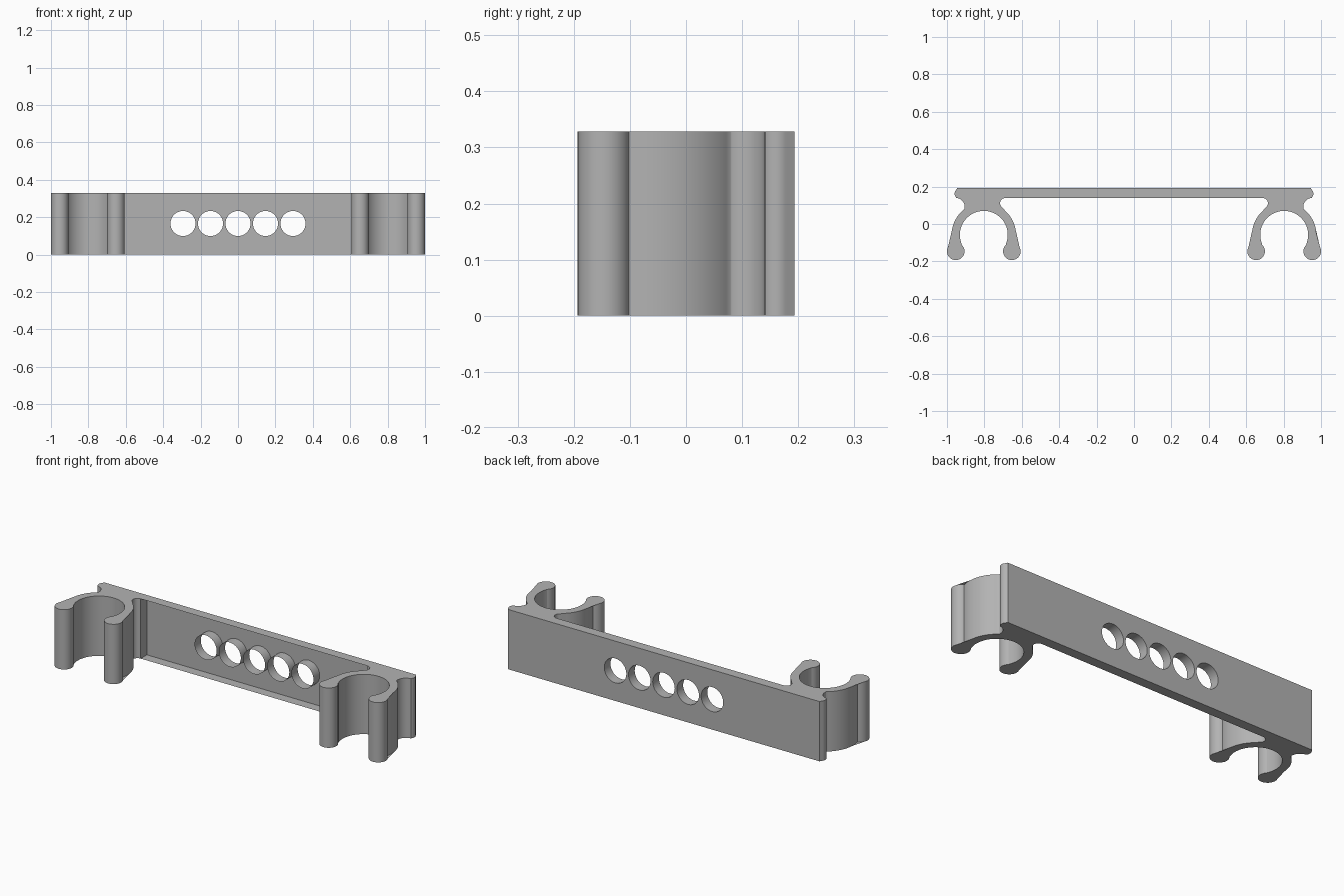
import bpy, bmesh
from math import sin, cos, radians

if "Cube" in bpy.data.objects:
    bpy.data.objects.remove(bpy.data.objects["Cube"], do_unlink=True)

HEIGHT = 0.328
BACK, FRONT, JOINT = 0.193, 0.139, 0.688   # bar faces and bar/clip joint
CLIP = (0.803, -0.058)                     # centre of the clip ring

grey = bpy.data.materials.new("plain grey")
grey.use_nodes = True
colour = (0.45, 0.45, 0.45, 1)
grey.diffuse_color = colour
grey.node_tree.nodes["Principled BSDF"].inputs["Base Color"].default_value = colour


def arc(centre, r, a, b, n):
    """Points on an arc from angle a to b in degrees."""
    angles = [radians(a + (b - a) * i / n) for i in range(n + 1)]
    return [(centre[0] + r * cos(t), centre[1] + r * sin(t)) for t in angles]


def add_object(name, bm):
    mesh = bpy.data.meshes.new(name)
    bmesh.ops.recalc_face_normals(bm, faces=bm.faces)
    bm.to_mesh(mesh)
    bm.free()
    mesh.materials.append(grey)
    obj = bpy.data.objects.new(name, mesh)
    bpy.context.collection.objects.link(obj)
    return obj


def smooth(obj):
    bpy.ops.object.select_all(action='DESELECT')
    obj.select_set(True)
    bpy.context.view_layer.objects.active = obj
    bpy.ops.object.shade_smooth_by_angle(angle=radians(30))


# Clip outline: bar end, outer ring, ball tips, inner ring, inner notch
outline = [(JOINT, BACK), (0.945, BACK)]
outline += arc((0.93, 0.162), 0.029, 40, -45, 8)
outline += arc((0.955, 0.09), 0.05, 95, 190, 10)
outline += arc(CLIP, 0.172, 53, -15, 16)
outline += arc((0.953, -0.146), 0.047, 70, -228, 32)
outline += arc(CLIP, 0.128, -24, 204, 48)
outline += arc((0.653, -0.146), 0.047, 408, 110, 32)
outline += arc(CLIP, 0.172, 195, 131, 16)
outline += arc((JOINT, 0.111), 0.028, -60, 90, 12)

for name, side in (("left_clip", 1), ("right_clip", -1)):
    bm = bmesh.new()
    face = bm.faces.new([bm.verts.new((side * x, y, 0)) for x, y in outline])
    top = bmesh.ops.extrude_face_region(bm, geom=[face])["geom"]
    bmesh.ops.translate(bm, vec=(0, 0, HEIGHT),
                        verts=[v for v in top if isinstance(v, bmesh.types.BMVert)])
    smooth(add_object(name, bm))

# Bar block
bm = bmesh.new()
bmesh.ops.create_cube(bm, size=1)
for v in bm.verts:
    v.co.x *= 2 * JOINT
    v.co.y = BACK if v.co.y > 0 else FRONT
    v.co.z = HEIGHT if v.co.z > 0 else 0
bar = add_object("bar", bm)

# Row of five round holes
bm = bmesh.new()
for i in range(-2, 3):
    ring = arc((i * 0.147, 0.166), 0.067, 0, 360, 48)[:-1]
    face = bm.faces.new([bm.verts.new((x, 0, z)) for x, z in ring])
    end = bmesh.ops.extrude_face_region(bm, geom=[face])["geom"]
    bmesh.ops.translate(bm, vec=(0, 0.4, 0),
                        verts=[v for v in end if isinstance(v, bmesh.types.BMVert)])
cutter = add_object("hole_cutter", bm)
cutter.hide_render = True

cut = bar.modifiers.new("holes", 'BOOLEAN')
cut.operation = 'DIFFERENCE'
cut.solver = 'EXACT'
cut.object = cutter
bpy.context.view_layer.objects.active = bar
bpy.ops.object.modifier_apply(modifier=cut.name)
bpy.data.objects.remove(cutter, do_unlink=True)

# The bar is an open-fronted shell; its ends are closed by the clips
bm = bmesh.new()
bm.from_mesh(bar.data)
bm.normal_update()
open_faces = [f for f in bm.faces
              if f.normal.y < -0.9 or abs(f.calc_center_median().x) > JOINT - 0.01]
bmesh.ops.delete(bm, geom=open_faces, context='FACES')
bm.to_mesh(bar.data)
bm.free()
smooth(bar)
